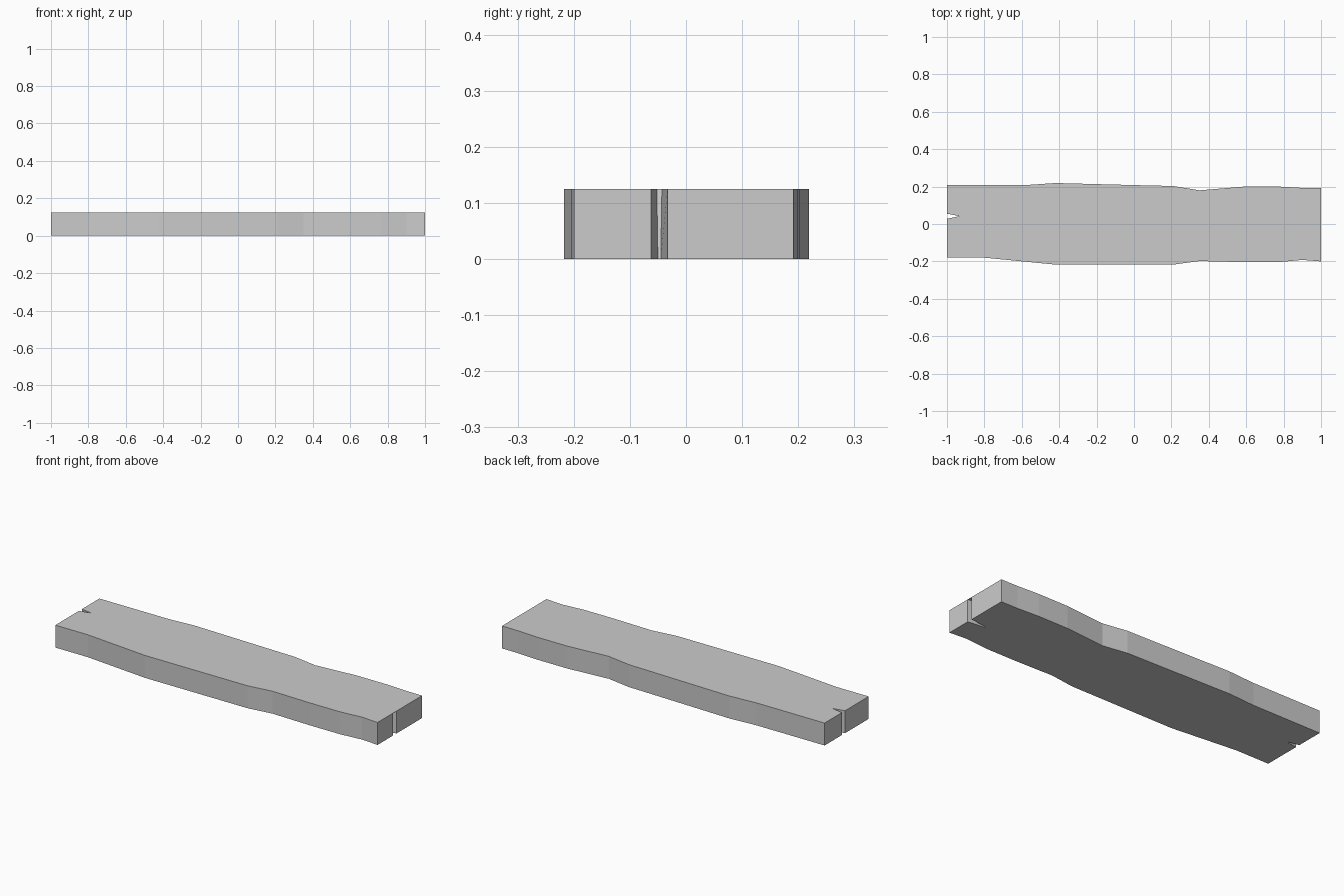
import bpy, bmesh

if "Cube" in bpy.data.objects:
    bpy.data.objects.remove(bpy.data.objects["Cube"])

H = 0.125  # plank thickness

# Worn long edges of the plank, left to right
back = [(-1, .208), (-.58, .208), (-.42, .219), (0, .208), (.21, .203),
        (.35, .18), (.59, .2), (.77, .2), (.9, .193), (1, .192)]
front = [(-1, -.18), (-.8, -.18), (-.42, -.217), (.21, -.217), (.35, -.198),
         (.59, -.204), (.77, -.204), (.9, -.192), (1, -.2)]


def outline(tip_x, tip_lo, tip_hi):
    """Counter-clockwise outline with a split in each end."""
    right_split = [(1, -.062), (tip_x, tip_lo), (tip_x, tip_hi), (1, -.033)]
    left_split = [(-1, .055), (-.932, .042), (-1, .028)]
    return front + right_split + back[::-1] + left_split


# Plank: lower and upper outlines joined; right split leans at its inner end
bm = bmesh.new()
lower = [bm.verts.new((x, y, 0)) for x, y in outline(.9, -.05, -.045)]
upper = [bm.verts.new((x, y, H)) for x, y in outline(.88, -.052, -.043)]
bm.faces.new(lower[::-1])
bm.faces.new(upper)
n = len(lower)
for i in range(n):
    j = (i + 1) % n
    bm.faces.new((lower[i], lower[j], upper[j], upper[i]))
bmesh.ops.triangulate(bm, faces=[f for f in bm.faces if len(f.verts) > 4])
bmesh.ops.recalc_face_normals(bm, faces=bm.faces)

mesh = bpy.data.meshes.new("wooden_plank")
bm.to_mesh(mesh)
bm.free()
bpy.context.collection.objects.link(bpy.data.objects.new("wooden_plank", mesh))
